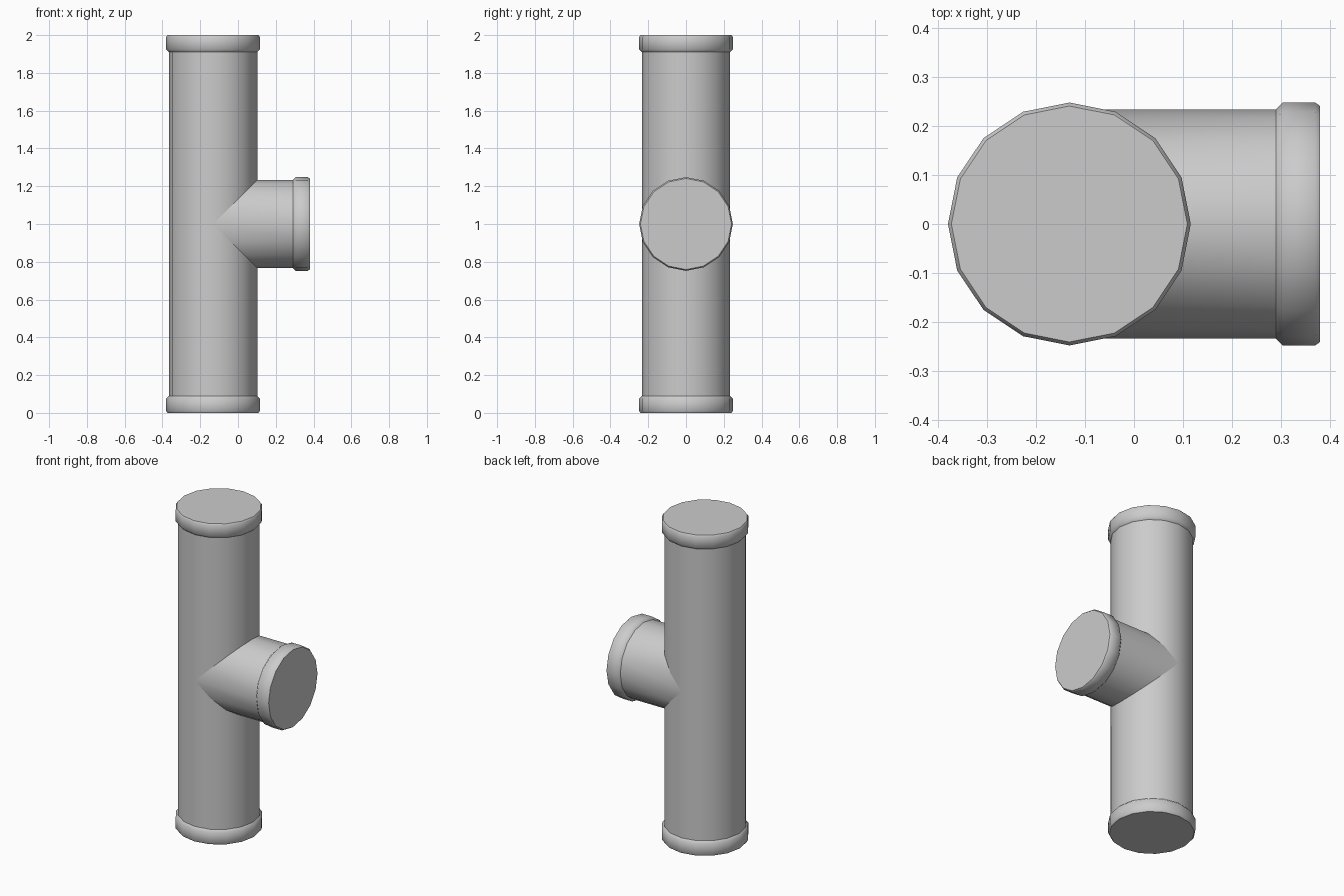
import bpy, bmesh, math
from mathutils import Matrix, Vector

SIDES = 16
PIPE_R = 0.234
AXIS_X = -0.132      # the upright pipe stands off centre
MID_Z = 1.0          # height of the side branch

if "Cube" in bpy.data.objects:
    bpy.data.objects.remove(bpy.data.objects["Cube"], do_unlink=True)

grey = bpy.data.materials.new("pipe_grey")
grey.use_nodes = True
colour = (0.6, 0.6, 0.6, 1.0)
grey.diffuse_color = colour
grey.node_tree.nodes["Principled BSDF"].inputs["Base Color"].default_value = colour


def loft(name, rings, matrix=None, cap=False):
    """Skin a list of rings of points; optionally close the first ring."""
    bm = bmesh.new()
    loops = [[bm.verts.new(p) for p in ring] for ring in rings]
    for a, b in zip(loops, loops[1:]):
        for i in range(SIDES):
            j = (i + 1) % SIDES
            bm.faces.new((a[i], a[j], b[j], b[i]))
    if cap:
        bm.faces.new(loops[0])
    bmesh.ops.recalc_face_normals(bm, faces=bm.faces)
    if matrix:
        bm.transform(matrix)
    mesh = bpy.data.meshes.new(name)
    bm.to_mesh(mesh)
    bm.free()
    mesh.materials.append(grey)
    obj = bpy.data.objects.new(name, mesh)
    bpy.context.collection.objects.link(obj)
    bpy.ops.object.select_all(action='DESELECT')
    obj.select_set(True)
    bpy.context.view_layer.objects.active = obj
    bpy.ops.object.shade_smooth_by_angle(angle=math.radians(45))
    return obj


def ring(radius, z):
    step = 2 * math.pi / SIDES
    return [Vector((radius * math.cos(i * step), radius * math.sin(i * step), z))
            for i in range(SIDES)]


# Upright pipe, its ends hidden in the collars
upright = Matrix.Translation((AXIS_X, 0, 0))
loft("main_pipe", [ring(PIPE_R, 0.04), ring(PIPE_R, 1.96)], upright)

# Side branch, mitred where it meets the upright pipe
turn = Matrix.Rotation(math.pi / 2, 4, 'Y')
sideways = Matrix.Translation((AXIS_X, 0, MID_Z)) @ turn
mitre = [Vector((p.x, p.y, abs(p.x))) for p in ring(PIPE_R, 0)]
loft("branch_pipe", [mitre, ring(PIPE_R, 0.47)], sideways)

# Closed collars with chamfered rims, one on each open end
profile = [(0.241, 0), (0.248, 0.01), (0.248, 0.076), (PIPE_R, 0.09)]
collar = [ring(r, z) for r, z in profile]
flip = Matrix.Rotation(math.pi, 4, 'X')
ends = {
    "bottom_collar": upright,
    "top_collar": Matrix.Translation((AXIS_X, 0, 2)) @ flip,
    "branch_collar": Matrix.Translation((0.38, 0, MID_Z)) @ turn @ flip,
}
for name, matrix in ends.items():
    loft(name, collar, matrix, cap=True)
